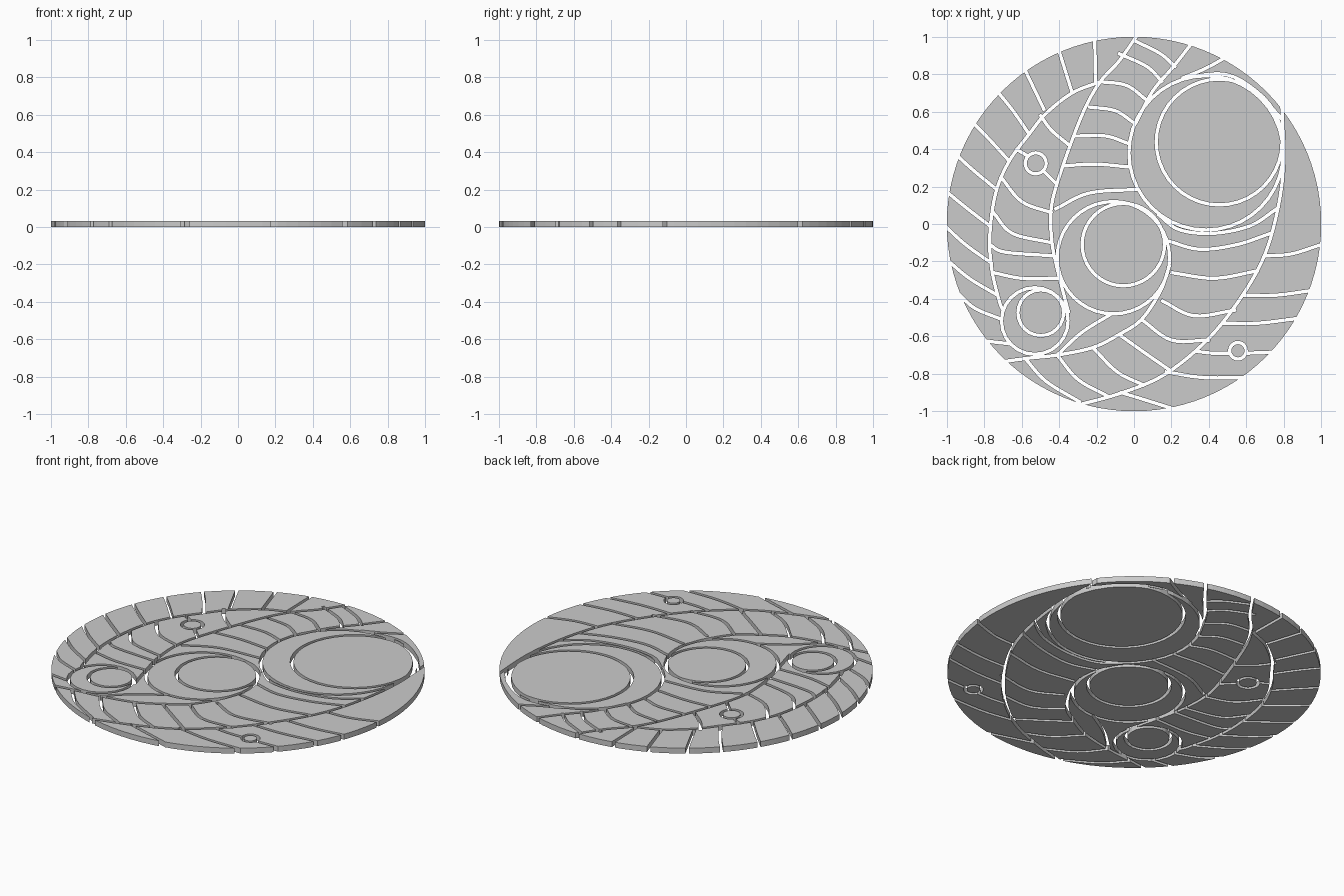
import bpy, bmesh, math
from mathutils import Vector

if "Cube" in bpy.data.objects:
    bpy.data.objects.remove(bpy.data.objects["Cube"])

H = 0.032      # plate thickness
W = 0.018      # groove width


def smooth(pts, n=6):
    """Catmull-Rom through the points."""
    p = [Vector(q) for q in pts]
    p = [2 * p[0] - p[1]] + p + [2 * p[-1] - p[-2]]
    out = []
    for i in range(1, len(p) - 2):
        a, b, c, d = p[i - 1:i + 3]
        for k in range(n):
            t = k / n
            out.append(0.5 * (2 * b + (c - a) * t + (2 * a - 5 * b + 4 * c - d) * t * t
                              + (3 * b - a - 3 * c + d) * t ** 3))
    return out + [p[-2]]


def cutter(path, closed=False):
    """Rectangular groove swept along a flat path."""
    bm = bmesh.new()
    n = len(path)
    rings = []
    for i, p in enumerate(path):
        a = path[i - 1] if (i or closed) else p
        b = path[(i + 1) % n] if (i < n - 1 or closed) else p
        t = (b - a).normalized()
        s = Vector((-t.y, t.x)) * W / 2
        q = Vector(p)
        if not closed and i in (0, n - 1):
            q += t * (0.006 if i else -0.006)
        rings.append([bm.verts.new((*(q + s * k), z))
                      for k, z in ((1, -.1), (-1, -.1), (-1, .1), (1, .1))])
    for i in range(n if closed else n - 1):
        r, u = rings[i], rings[(i + 1) % n]
        for k in range(4):
            bm.faces.new((r[k], r[(k + 1) % 4], u[(k + 1) % 4], u[k]))
    if not closed:
        bm.faces.new(rings[0])
        bm.faces.new(rings[-1][::-1])
    bmesh.ops.recalc_face_normals(bm, faces=bm.faces[:])
    me = bpy.data.meshes.new("groove_cutter")
    bm.to_mesh(me)
    bm.free()
    ob = bpy.data.objects.new("groove_cutter", me)
    bpy.context.collection.objects.link(ob)
    ob.hide_render = True
    return ob


def ring(x, y, r, n=40):
    return [Vector((x + r * math.cos(2 * math.pi * i / n), y + r * math.sin(2 * math.pi * i / n)))
            for i in range(n)]


# Round plate
bpy.ops.mesh.primitive_cylinder_add(vertices=96, radius=1, depth=H, location=(0, 0, H / 2))
plate = bpy.context.object
plate.name = "mosaic_tile"

# Circular grooves: three crescent pairs and two small dots
circles = [(.385, .38, .412), (.455, .438, .336), (-.11, -.18, .30), (-.057, -.11, .22),
           (-.53, -.518, .178), (-.498, -.474, .122), (-.525, .324, .056), (.555, -.677, .044)]
# Long sweeping grooves
sweeps = [
    [(-.18, .76), (-.33, .70), (-.47, .59), (-.56, .48), (-.67, .33), (-.74, .16), (-.77, -.06), (-.76, -.24), (-.72, -.41), (-.70, -.46)],
    [(.025, 1.02), (-.08, .87), (-.18, .76), (-.27, .60), (-.38, .31), (-.44, .10), (-.44, -.08), (-.41, -.24), (-.35, -.47)],
    [(.79, .62), (.80, .34), (.77, .09), (.70, -.16), (.58, -.38), (.40, -.61), (.17, -.80), (-.06, -.90), (-.31, -.97)],
    [(-.70, -.735), (-.55, -.715), (-.41, -.70), (-.22, -.66), (-.08, -.59), (.04, -.51), (.14, -.36), (.19, -.22)],
    [(.32, .98), (.21, .84), (.10, .71), (.01, .54)],
]
# Ribs from the rim to the left sweep
rim_left = [
    [(-.21, 1.0), (-.205, .76)], [(-.405, .94), (-.33, .70)], [(-.59, .84), (-.48, .61)],
    [(-.74, .72), (-.65, .61), (-.56, .48)], [(-.87, .55), (-.78, .46), (-.67, .34)],
    [(-.95, .37), (-.85, .28), (-.74, .19)], [(-1.01, .18), (-.90, .09), (-.77, -.01)],
    [(-1.01, -.01), (-.90, -.11), (-.76, -.21)], [(-1.0, -.19), (-.88, -.29), (-.73, -.38)],
    [(-.94, -.37), (-.85, -.45), (-.705, -.51)], [(-.82, -.62), (-.75, -.63), (-.66, -.64)],
]
# Ribs between the left sweep and the inner sweep
inner_left = [
    [(-.50, .58), (-.44, .50), (-.345, .42)], [(-.63, .40), (-.57, .365)], [(-.485, .285), (-.42, .22)],
    [(-.71, .25), (-.60, .12), (-.44, .06)], [(-.75, .06), (-.65, -.05), (-.44, -.10)],
    [(-.77, -.11), (-.69, -.15), (-.43, -.17)], [(-.75, -.26), (-.6, -.29), (-.41, -.29)],
]
# Ribs in the central band
band_upper = [
    [(-.08, .91), (.07, .84), (.15, .76)], [(0, .98), (.14, .91), (.22, .84)], [(-.18, .76), (-.04, .74), (.07, .66)],
    [(-.24, .625), (-.10, .605), (0, .54)], [(-.31, .47), (-.15, .47), (-.03, .43)],
    [(-.38, .31), (-.21, .32), (-.03, .305)], [(-.42, .08), (-.24, .165), (.02, .185)],
    [(.49, .89), (.38, .83), (.26, .78)], [(.79, .56), (.64, .72), (.48, .80), (.26, .78)],
]
band_lower = [
    [(.13, .05), (.24, -.03), (.42, -.05), (.62, -.01), (.76, .08)],
    [(.18, -.09), (.35, -.135), (.55, -.11), (.73, -.05)], [(.20, -.26), (.43, -.29), (.66, -.25)],
    [(.15, -.41), (.32, -.49), (.54, -.46)], [(.04, -.51), (.20, -.62), (.40, -.62)],
    [(-.08, -.59), (.06, -.69), (.19, -.78)], [(-.22, -.66), (-.09, -.79), (.05, -.86)],
    [(-.41, -.70), (-.30, -.83), (-.14, -.92)], [(-.58, -.72), (-.47, -.84), (-.29, -.95)],
    [(-.41, -.70), (-.28, -.58), (-.12, -.48)],
]
# Ribs from the right sweep to the rim
rim_right = [
    [(.70, -.17), (.84, -.16), (1.0, -.11)], [(.59, -.38), (.76, -.38), (.95, -.355)],
    [(.48, -.53), (.66, -.53), (.87, -.505)], [(.33, -.68), (.42, -.69), (.51, -.69)],
    [(.60, -.69), (.75, -.685)], [(.17, -.79), (.37, -.82), (.60, -.82)],
    [(-.07, -.90), (.06, -.94), (.22, -.99)],
]

cutters = [cutter(ring(*c, n=40 if c[2] > .2 else 24), True) for c in circles]
for group in (sweeps, rim_left, inner_left, band_upper, band_lower, rim_right):
    cutters += [cutter(smooth(g)) for g in group]

# Cut all grooves through the plate
for c in cutters:
    m = plate.modifiers.new("groove", 'BOOLEAN')
    m.operation = 'DIFFERENCE'
    m.solver = 'MANIFOLD'
    m.object = c
dg = bpy.context.evaluated_depsgraph_get()
me = bpy.data.meshes.new_from_object(plate.evaluated_get(dg))
plate.modifiers.clear()
plate.data = me
for c in cutters:
    bpy.data.objects.remove(c)

# Split into individual flat tiles
bpy.ops.object.select_all(action='DESELECT')
plate.select_set(True)
bpy.context.view_layer.objects.active = plate
bpy.ops.object.mode_set(mode='EDIT')
bpy.ops.mesh.select_all(action='SELECT')
bpy.ops.mesh.separate(type='LOOSE')
bpy.ops.object.mode_set(mode='OBJECT')
